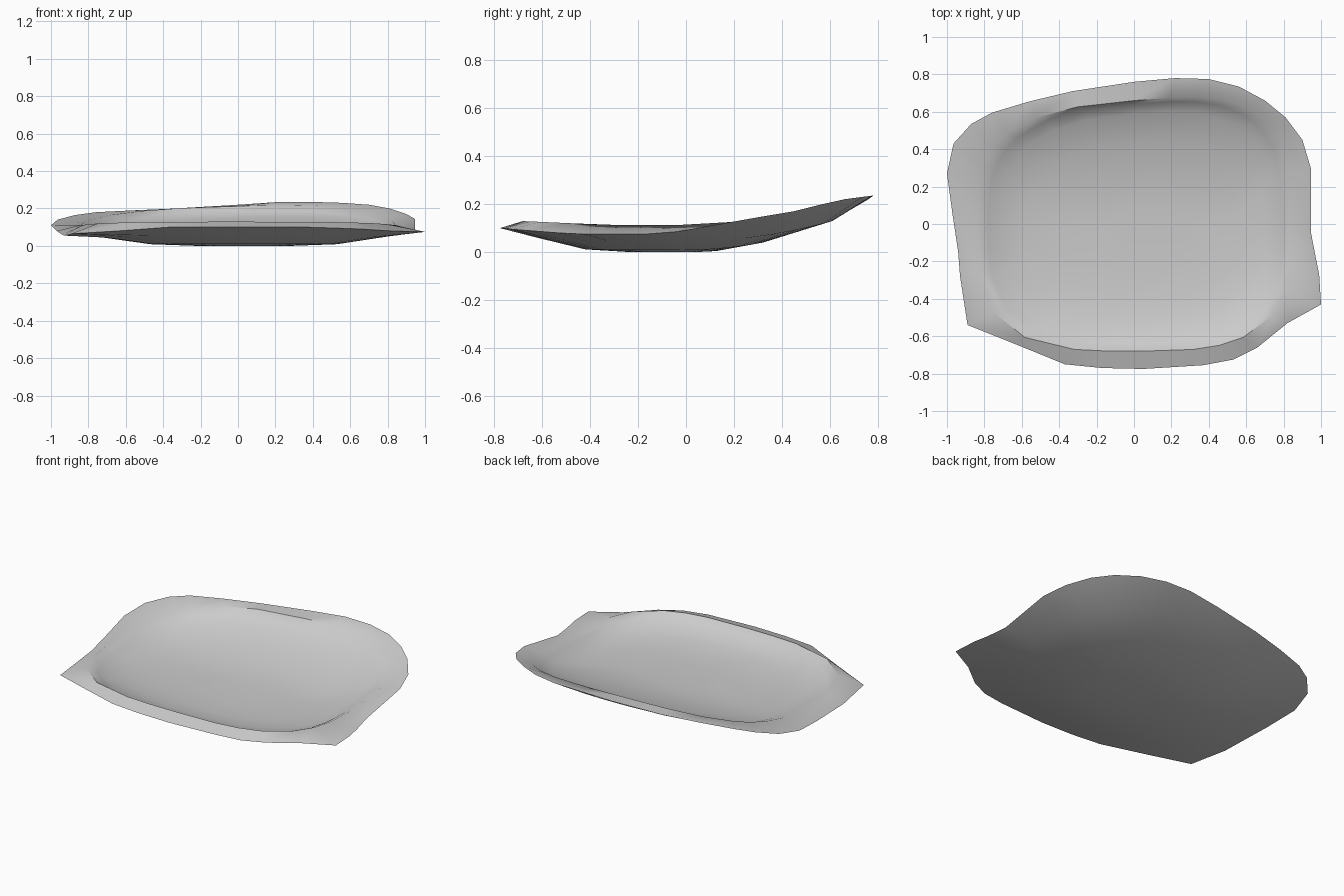
import bpy
import bmesh
from math import atan2, cos, sin

cube = bpy.data.objects.get("Cube")
if cube:
    bpy.data.objects.remove(cube, do_unlink=True)


def make_material(name, colour):
    material = bpy.data.materials.new(name)
    material.use_nodes = True
    material.diffuse_color = colour
    shader = next(n for n in material.node_tree.nodes if n.type == "BSDF_PRINCIPLED")
    shader.inputs["Base Color"].default_value = colour
    return material


# Irregular outer rim, anticlockwise from the front middle
RIM = [
    (.05, -.775, .1), (.37, -.755, .1), (.53, -.725, .095), (.66, -.66, .09),
    (.82, -.53, .08), (1, -.43, .075), (.99, -.27, .075), (.97, -.17, .075),
    (.945, -.04, .085), (.945, .3, .145), (.9, .45, .17), (.81, .57, .2),
    (.7, .66, .22), (.56, .735, .23), (.4, .775, .235), (.22, .78, .235),
    (0, .76, .22), (-.33, .71, .2), (-.56, .655, .19), (-.76, .595, .18),
    (-.87, .535, .165), (-.965, .43, .14), (-1, .27, .11), (-.97, .05, .08),
    (-.94, -.15, .06), (-.93, -.28, .055), (-.89, -.54, .065),
    (-.64, -.64, .08), (-.37, -.75, .1), (-.17, -.77, .1),
]


def add_ring(bm, centre, radius, power, base, back_rise, front_rise):
    """Rounded ring aligned with the rim, rising towards the back and the front."""
    ring = []
    for rim_x, rim_y, rim_z in RIM:
        angle = atan2(rim_y / .78, rim_x)
        c, s = cos(angle), sin(angle)
        reach = (abs(c) ** power + abs(s) ** power) ** (-1 / power)
        x = centre[0] + radius[0] * reach * c
        y = centre[1] + radius[1] * reach * s
        y += .13 * x * max(0, y)
        z = base + back_rise * max(0, y) ** 2 + front_rise * max(0, -y - .3)
        ring.append(bm.verts.new((x, y, z)))
    return ring


def bridge(bm, outer, inner):
    for i in range(len(outer)):
        j = (i + 1) % len(outer)
        bm.faces.new((outer[i], outer[j], inner[j], inner[i]))


def add_skin(bm, rim, rings):
    """Bridge rings inwards from the rim and close the middle."""
    previous = rim
    for ring in rings:
        bridge(bm, previous, ring)
        previous = ring
    bm.faces.new(previous)


bm = bmesh.new()
rim = [bm.verts.new(point) for point in RIM]

# Upper skin: lip crest, steep inner wall, sloping bowl, shallow floor
upper = [
    add_ring(bm, (0, -.01), (.84, .67), 3.2, .112, .23, .045),
    add_ring(bm, (.01, -.01), (.79, .65), 3, .092, .22, .04),
    add_ring(bm, (.02, -.02), (.74, .61), 2.8, .066, .24, .05),
    add_ring(bm, (.05, -.04), (.64, .48), 2.4, .045, .27, .04),
    add_ring(bm, (.08, -.07), (.5, .33), 2, .035, .3, 0),
    add_ring(bm, (.08, -.07), (.25, .16), 2, .033, .3, 0),
]
add_skin(bm, rim, upper)

# Underside: sloping belly and flat base
lower = [
    add_ring(bm, (.02, -.01), (.74, .61), 2.6, .044, .23, .05),
    add_ring(bm, (.03, -.05), (.5, .37), 2.2, .009, .3, .02),
    add_ring(bm, (.03, -.05), (.25, .18), 2, 0, .3, 0),
]
add_skin(bm, rim, lower)
bmesh.ops.recalc_face_normals(bm, faces=bm.faces[:])

mesh = bpy.data.meshes.new("shallow_dish")
bm.to_mesh(mesh)
bm.free()
dish = bpy.data.objects.new("shallow_dish", mesh)
bpy.context.collection.objects.link(dish)
mesh.materials.append(make_material("plain grey", (.6, .6, .6, 1)))

bpy.context.view_layer.objects.active = dish
dish.select_set(True)
bpy.ops.object.shade_smooth_by_angle(angle=.8)
